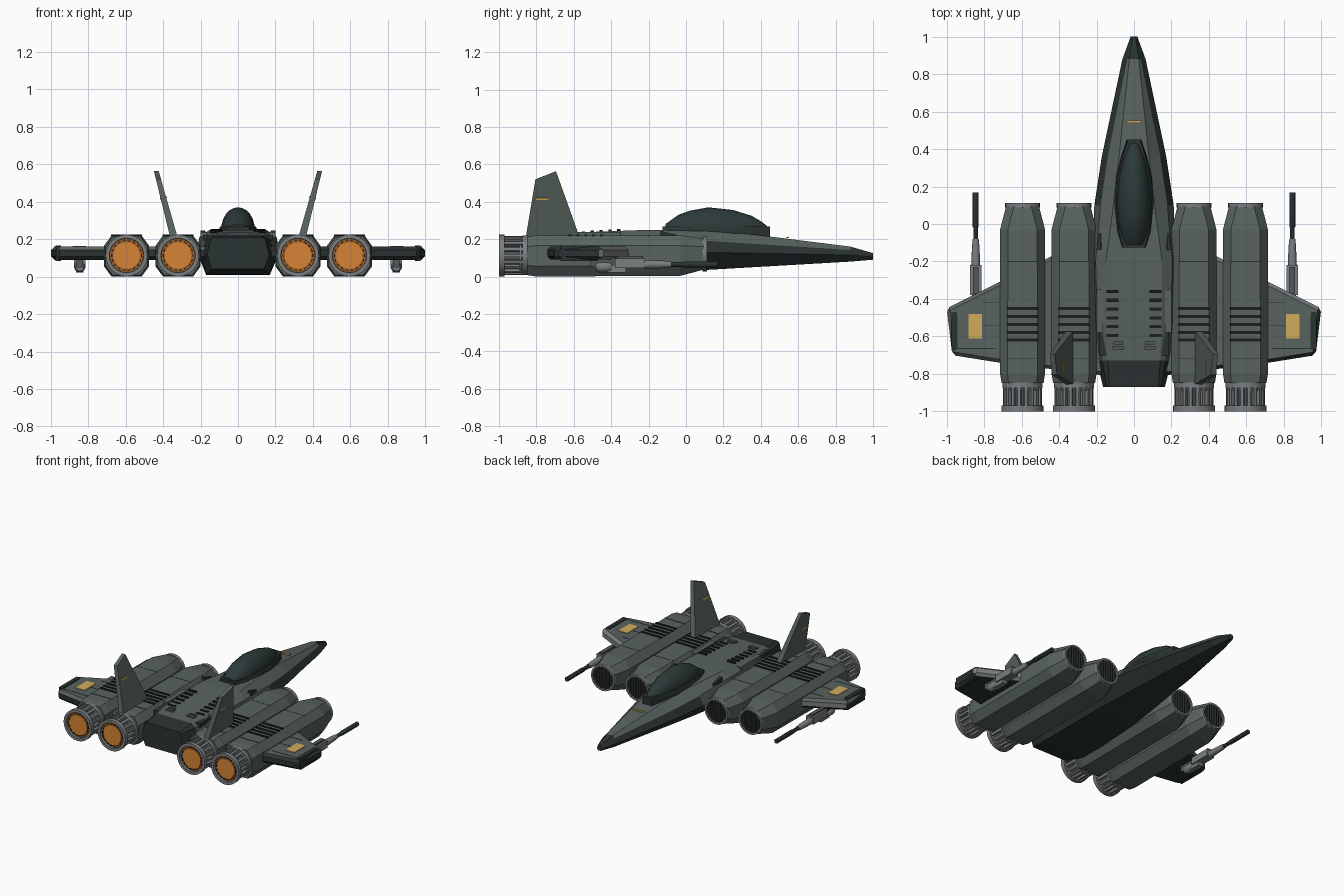
import bpy, bmesh, math
from mathutils import Matrix, Vector

if "Cube" in bpy.data.objects:
    bpy.data.objects.remove(bpy.data.objects["Cube"])


def material(name, r, g, b):
    m = bpy.data.materials.new(name)
    lin = [((c / 255 + 0.055) / 1.055) ** 2.4 for c in (r, g, b)]
    m.diffuse_color = (*lin, 1)
    m.use_nodes = True
    m.node_tree.nodes["Principled BSDF"].inputs["Base Color"].default_value = m.diffuse_color
    return m


HULL = material("hull green grey", 88, 99, 95)
DARK = material("dark hull", 42, 51, 50)
METAL = material("bare metal", 122, 126, 128)
STEEL = material("dull steel", 82, 87, 88)
GLASS = material("canopy glass", 44, 58, 57)
BLACK = material("vent black", 26, 31, 32)
ORANGE = material("engine glow", 214, 132, 54)
EMBER = material("engine glow rim", 165, 98, 40)
YELLOW = material("yellow marking", 208, 172, 92)


def finish(name, bm, mats, rule=None, mirror=True, smooth=False):
    bmesh.ops.recalc_face_normals(bm, faces=bm.faces)
    if rule:
        for f in bm.faces:
            f.material_index = rule(f.calc_center_median(), f.normal)
    me = bpy.data.meshes.new(name)
    bm.to_mesh(me)
    bm.free()
    ob = bpy.data.objects.new(name, me)
    bpy.context.collection.objects.link(ob)
    for m in mats:
        me.materials.append(m)
    if smooth:
        bpy.ops.object.select_all(action='DESELECT')
        ob.select_set(True)
        bpy.context.view_layer.objects.active = ob
        bpy.ops.object.shade_smooth_by_angle(angle=math.radians(35))
    if mirror:
        ob.modifiers.new("mirror", 'MIRROR')
    return ob


def loft_into(bm, rings):
    loops = [[bm.verts.new(p) for p in r] for r in rings]
    n = len(loops[0])
    for a, b in zip(loops, loops[1:]):
        for i in range(n):
            bm.faces.new((a[i], a[(i + 1) % n], b[(i + 1) % n], b[i]))
    bm.faces.new(loops[0])
    bm.faces.new(loops[-1])


def loft(name, rings, mats, **kw):
    bm = bmesh.new()
    loft_into(bm, rings)
    return finish(name, bm, mats, **kw)


def boxes(name, items, mat, **kw):
    """items: (x, y, z, size x, size y, size z, tilt about y)"""
    bm = bmesh.new()
    for x, y, z, sx, sy, sz, *t in items:
        rot = Matrix.Rotation(t[0] if t else 0, 4, 'Y')
        bmesh.ops.create_cube(bm, size=1, matrix=Matrix.Translation((x, y, z)) @ rot
                              @ Matrix.Diagonal((sx, sy, sz, 1)))
    return finish(name, bm, [mat], **kw)


def circle(x, y, z, r, n=24):
    return [(x + r * math.cos(2 * math.pi * i / n), y, z + r * math.sin(2 * math.pi * i / n))
            for i in range(n)]


def tube(name, x, z, prof, mat, n=24):
    """solid of revolution along y; prof: (y, radius)"""
    return loft(name, [circle(x, y, z, r, n) for y, r in prof], [mat], smooth=True)


# Fuselage: y, then half width and height of top, shoulder, chine, belly
SECTIONS = [
    (1.0, .008, .125, .014, .12, .018, .105, .01, .09),
    (.88, .025, .16, .036, .142, .062, .115, .035, .08),
    (.36, .08, .225, .14, .175, .172, .125, .10, .05),
    (.1, .11, .243, .178, .192, .212, .13, .13, .035),
    (-.2, .15, .25, .205, .215, .222, .13, .16, .02),
    (-.55, .15, .237, .195, .21, .215, .12, .17, .01),
    (-.73, .14, .222, .17, .20, .2, .12, .17, .012),
    (-.87, .13, .21, .145, .20, .165, .12, .14, .04)]
rings = []
for y, *p in SECTIONS:
    half = [(p[i], y, p[i + 1]) for i in range(0, 8, 2)]
    rings.append(half + [(-x, b, z) for x, b, z in reversed(half)])


def fuselage_rule(c, n):
    if c.y > .88 or c.y < -.73 or n.z < -.3:
        return 1
    return 1 if c.y > .1 and c.z < .165 and abs(n.x) > .5 else 0


loft("fuselage", rings, [HULL, DARK], rule=fuselage_rule, mirror=False)

# Canopy frame and glass
STATIONS = [(-.11, .05, .28), (-.04, .075, .33), (.02, .086, .352), (.12, .09, .37),
            (.25, .08, .356), (.35, .056, .325), (.41, .033, .29), (.44, .015, .262)]
frame = [(-.125, .062), (-.04, .088), (.12, .103), (.25, .093), (.36, .066), (.45, .036)]
outline = frame + [(y, -w) for y, w in reversed(frame)]
loft("canopy_frame", [[(w * k, y, z) for y, w in outline]
                      for z, k in ((.215, 1.05), (.25, 1), (.268, .92))], [DARK], mirror=False)
loft("canopy_glass", [[(w * math.cos(math.pi * i / 12), y, .25 + (t - .25) * math.sin(math.pi * i / 12))
                       for i in range(13)] for y, w, t in STATIONS],
     [GLASS], mirror=False, smooth=True)

# Fuselage top details
boxes("fuselage_vents", [(.115, -.36 - .047 * i, .247 - .0033 * i, .062, .017, .016) for i in range(6)], BLACK)
boxes("shoulder_blocks", [(.182, -.465, .222, .035, .23, .03)], HULL)
boxes("rear_shoulder_pods", [(.168, -.64, .207, .04, .13, .03)], DARK)
boxes("deck_hatches", [(.085, -.635, .232, .05, .014, .014), (.085, -.66, .23, .06, .02, .014)], STEEL)
loft("shoulder_scoops", [[(.17, -.135, .21), (.2, -.135, .21), (.2, -.135, .245), (.175, -.135, .245)],
                         [(.178, -.05, .21), (.186, -.05, .21), (.186, -.05, .22), (.178, -.05, .22)]], [DARK])
boxes("nose_marking", [(0, .545, .2085, .08, .014, .006)], YELLOW, mirror=False)


# Engines: chamfered nacelle, intake grille, vents and nozzle
def octagon(x, y, z, w, wf, h, hf):
    q = [(w, hf), (wf, h), (-wf, h), (-w, hf), (-w, -hf), (-wf, -h), (wf, -h), (w, -hf)]
    return [(x + a, y, z + b) for a, b in q]


for label, ex in (("inner", .32), ("outer", .595)):
    loft(label + "_nacelle", [octagon(ex, -.85, .11, .112, .075, .102, .05),
                              octagon(ex, -.80, .11, .12, .08, .11, .055),
                              octagon(ex, -.03, .112, .12, .078, .108, .053),
                              octagon(ex, .095, .12, .088, .046, .083, .04)], [HULL])
    bm = bmesh.new()
    ring = [circle(ex, y, .12, r) for y, r in ((.088, .08), (.088, .093), (.112, .093), (.112, .08))]
    loops = [[bm.verts.new(p) for p in r] for r in ring]
    for a, b in zip(loops, loops[1:] + loops[:1]):
        for i in range(24):
            bm.faces.new((a[i], a[(i + 1) % 24], b[(i + 1) % 24], b[i]))
    finish(label + "_intake_ring", bm, [METAL], smooth=True)
    tube(label + "_intake_throat", ex, .12, [(.08, .081), (.1, .081)], BLACK)
    boxes(label + "_intake_slats",
          [(ex + d, .103, .12, .008, .012, 2 * math.sqrt(.08 ** 2 - d * d)) for d in
           [-.06, -.04, -.02, 0, .02, .04, .06]], STEEL)
    boxes(label + "_nacelle_vents", [(ex, -.452 - .042 * i, .221, .165, .016, .008) for i in range(5)], BLACK)
    boxes(label + "_nacelle_seam", [(ex, -.2, .2195, .16, .004, .003), (ex, -.72, .2205, .16, .004, .003)], DARK)

    # Nozzle core, rings, struts and glowing exhaust
    tube(label + "_nozzle_core", ex, .113, [(-.975, .085), (-.84, .085)], STEEL)
    for part, y0, y1, r in (("collar", -.875, -.845, .106), ("band", -.89, -.88, .098)):
        tube(label + "_nozzle_" + part, ex, .113, [(y0, r), (y1, r)], METAL)
    bm = bmesh.new()
    prof = ((-.97, .088), (-.97, .112), (-1.0, .112), (-1.0, .092))
    loops = [[bm.verts.new(p) for p in circle(ex, y, .113, r)] for y, r in prof]
    for a, b in zip(loops, loops[1:] + loops[:1]):
        for i in range(24):
            bm.faces.new((a[i], a[(i + 1) % 24], b[(i + 1) % 24], b[i]))
    finish(label + "_nozzle_rim", bm, [METAL], smooth=True)
    struts, dashes = [], []
    for i in range(18):
        a = 2 * math.pi * i / 18
        c, s = math.cos(a), math.sin(a)
        struts.append((ex + .094 * c, -.92, .113 + .094 * s, .02, .11, .017, -a))
        dashes.append((ex + .079 * c, -.988, .113 + .079 * s, .006, .004, .017, -a))
    boxes(label + "_nozzle_struts", struts, METAL)
    tube(label + "_exhaust_rim", ex, .113, [(-.985, .091), (-.97, .091)], EMBER)
    tube(label + "_exhaust_glow", ex, .113, [(-.99, .071), (-.98, .071)], ORANGE)
    boxes(label + "_exhaust_dashes", dashes, BLACK)


# Wings, running through the nacelles to the fuselage
def wing_rule(c, n):
    if n.z > .5:
        return 0
    return 2 if n.y > .5 else 1


plan = [(.15, -.03), (.72, -.31), (1.0, -.45), (.97, -.70), (.72, -.74), (.15, -.81)]
wing = loft("wing", [[(x, y, z) for x, y in plan] for z in (.09, .16)], [HULL, DARK, METAL], rule=wing_rule)
bev = wing.modifiers.new("edge chamfer", 'BEVEL')
bev.width, bev.segments = .018, 1
boxes("wing_marking", [(.847, -.545, .161, .072, .13, .006)], YELLOW)
boxes("wing_flap_seams", [(.845, -.665, .16, .21, .004, .003), (.945, -.58, .16, .004, .17, .003),
                          (.765, -.42, .16, .09, .004, .003), (.765, -.54, .16, .09, .004, .003)], DARK)
boxes("wing_tip_rail", [(.96, -.57, .125, .03, .2, .082)], DARK)


# Tail fins, leaning outward
def fin_x(z):
    return .345 + (z - .22) * .265


side = [(-.858, .2), (-.805, .52), (-.695, .563), (-.565, .2)]
loft("tail_fin", [[(fin_x(z) + s * (.02 - .02 * (z - .2)), y, z) for y, z in side] for s in (-1, 1)], [HULL])
boxes("tail_fin_stripe", [(fin_x(.42), -.768, .42, .037, .066, .011, math.atan(.265))], YELLOW)

# Wing guns
boxes("gun_pylon", [(.845, -.44, .075, .035, .14, .05), (.845, -.3, .09, .03, .14, .04)], STEEL)
boxes("gun_body", [(.845, -.3, .072, .06, .16, .05), (.845, -.37, .04, .04, .1, .035)], METAL)
tube("gun_drum", .845, .052, [(-.48, .022), (-.465, .03), (-.41, .03), (-.395, .02)], METAL, 12)
tube("gun_sleeve", .845, .065, [(-.22, .024), (-.12, .02), (-.08, .016)], METAL, 12)
tube("gun_barrel", .845, .065, [(-.1, .013), (-.02, .013), (-.015, .016), (.168, .016)], DARK, 12)
